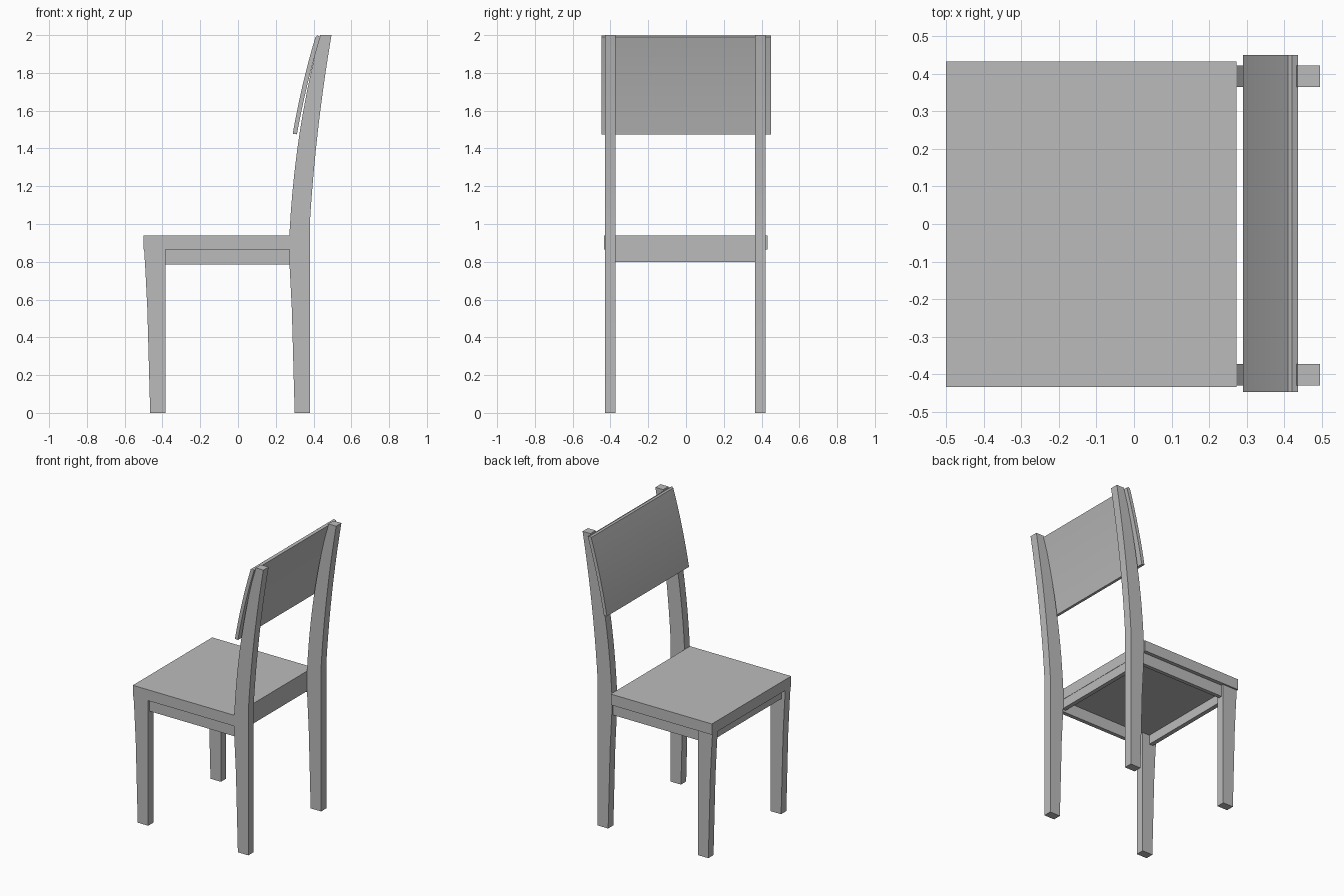
import bpy
import bmesh

cube = bpy.data.objects.get("Cube")
if cube:
    bpy.data.objects.remove(cube, do_unlink=True)

grey = bpy.data.materials.new("plain grey")
grey.use_nodes = True
colour = (0.5, 0.5, 0.5, 1)
grey.diffuse_color = colour
grey.node_tree.nodes["Principled BSDF"].inputs["Base Color"].default_value = colour


def extrude_profile(name, profile, y0, y1):
    """Extrude a side outline of (x, z) points from y0 to y1."""
    bm = bmesh.new()
    face = bm.faces.new([bm.verts.new((x, y0, z)) for x, z in profile])
    result = bmesh.ops.extrude_face_region(bm, geom=[face])
    verts = [v for v in result["geom"] if isinstance(v, bmesh.types.BMVert)]
    bmesh.ops.translate(bm, verts=verts, vec=(0, y1 - y0, 0))
    bmesh.ops.recalc_face_normals(bm, faces=bm.faces)
    mesh = bpy.data.meshes.new(name)
    bm.to_mesh(mesh)
    bm.free()
    mesh.materials.append(grey)
    obj = bpy.data.objects.new(name, mesh)
    bpy.context.collection.objects.link(obj)
    return obj


def box(name, x0, x1, y0, y1, z0, z1):
    return extrude_profile(name, [(x0, z0), (x1, z0), (x1, z1), (x0, z1)], y0, y1)


def smooth(obj):
    bpy.ops.object.select_all(action="DESELECT")
    obj.select_set(True)
    bpy.context.view_layer.objects.active = obj
    bpy.ops.object.shade_smooth_by_angle(angle=0.4)


def bend(start, control, end, steps=10):
    """Points along a quadratic curve."""
    points = []
    for i in range(steps + 1):
        t = i / steps
        points.append(tuple((1 - t) ** 2 * a + 2 * t * (1 - t) * b + t * t * c
                            for a, b, c in zip(start, control, end)))
    return points


# Leg outlines: tapered below the seat, rear ones sweeping back above it
front_leg = [(-0.385, 0), (-0.385, 0.865), (-0.497, 0.865), (-0.49, 0.75),
             (-0.48, 0.55), (-0.465, 0)]
rear_leg = ([(0.30, 0), (0.38, 0)]
            + bend((0.38, 1.0), (0.41, 1.5), (0.495, 2.0))
            + bend((0.435, 2.0), (0.30, 1.5), (0.272, 0.94))
            + [(0.272, 0.80), (0.285, 0.55)])

# Two pairs of legs with a side rail between each pair
for side, y0, y1 in (("right", -0.43, -0.373), ("left", 0.364, 0.421)):
    smooth(extrude_profile("front_leg_" + side, front_leg, y0, y1))
    smooth(extrude_profile("rear_leg_" + side, rear_leg, y0, y1))
    box("side_rail_" + side, -0.385, 0.275, y0 + 0.015, y1 - 0.015, 0.785, 0.865)

# Seat board and cross rails
box("seat", -0.50, 0.272, -0.433, 0.432, 0.865, 0.94)
box("front_rail", -0.47, -0.44, -0.373, 0.364, 0.80, 0.865)
box("rear_rail", 0.24, 0.27, -0.40, 0.39, 0.80, 0.865)

# Curved backrest panel resting on the front of the rear legs
backrest = (bend((0.29, 1.478), (0.335, 1.74), (0.41, 1.99))
            + [(0.42, 1.998)]
            + bend((0.436, 1.99), (0.36, 1.74), (0.312, 1.475)))
smooth(extrude_profile("backrest", backrest, -0.447, 0.449))
